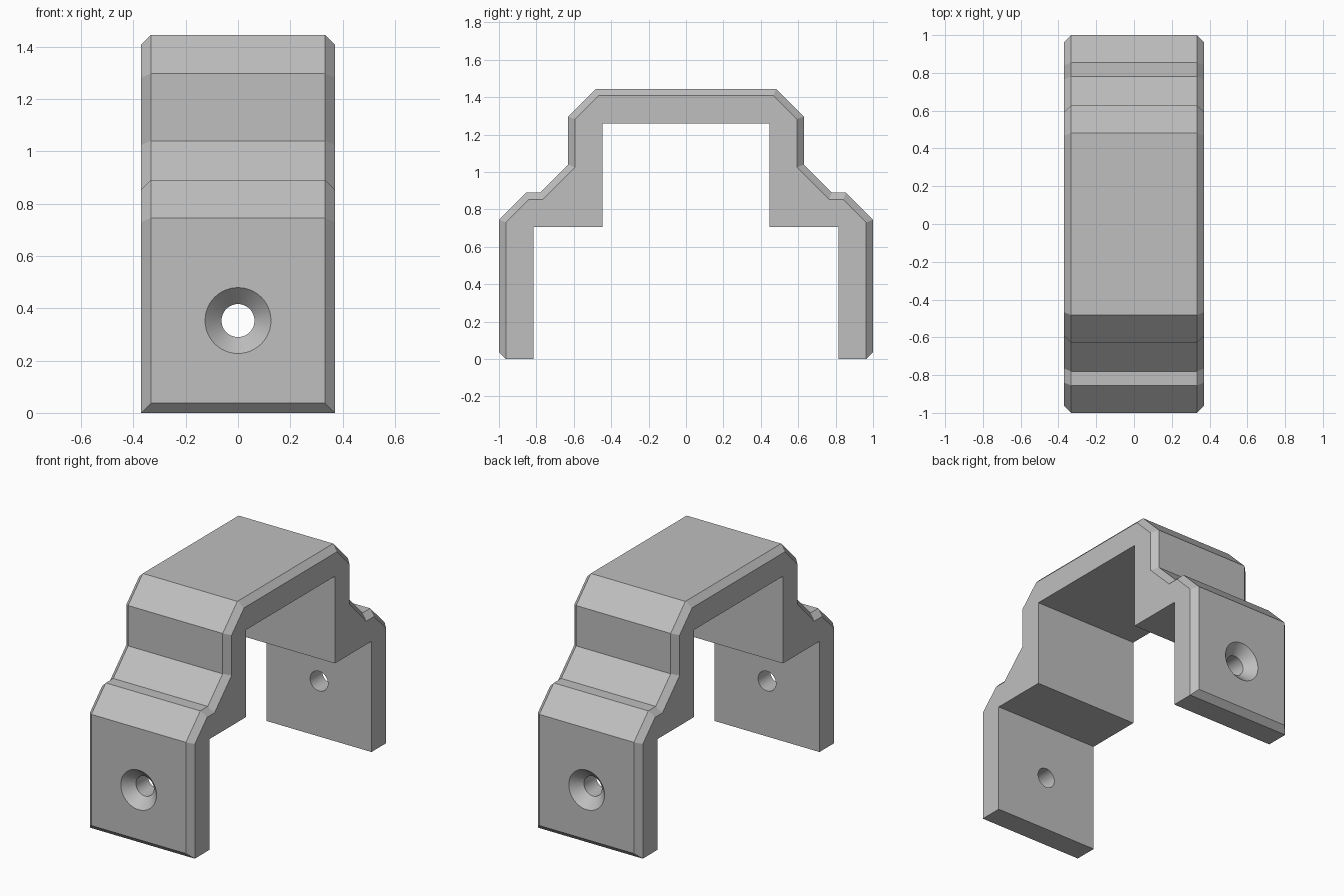
import bpy, bmesh
from math import pi, cos, sin

cube = bpy.data.objects.get("Cube")
if cube:
    bpy.data.objects.remove(cube, do_unlink=True)

HALF_W, CH = 0.37, 0.037      # half width and edge chamfer

grey = bpy.data.materials.new("plain grey")
grey.use_nodes = True
colour = (0.52, 0.52, 0.52, 1)
grey.diffuse_color = colour
grey.node_tree.nodes["Principled BSDF"].inputs["Base Color"].default_value = colour


def mirrored(half):
    """Complete a half profile (y < 0) across y = 0."""
    return half + [(-y, z) for y, z in reversed(half)]


def make_object(name, bm):
    bmesh.ops.recalc_face_normals(bm, faces=bm.faces)
    mesh = bpy.data.meshes.new(name)
    bm.to_mesh(mesh)
    bm.free()
    mesh.materials.append(grey)
    obj = bpy.data.objects.new(name, mesh)
    bpy.context.collection.objects.link(obj)
    return obj


# Stepped profiles: outer skin, its chamfered rim, and the inside
outer = mirrored([(-1, CH), (-1, 0.745), (-0.855, 0.89), (-0.78, 0.89),
                  (-0.63, 1.04), (-0.63, 1.297), (-0.482, 1.445)])
rim = mirrored([(-0.963, 0), (-0.963, 0.73), (-0.84, 0.853), (-0.765, 0.853),
                (-0.593, 1.025), (-0.593, 1.282), (-0.467, 1.408)])
inner = mirrored([(-0.815, 0), (-0.815, 0.705), (-0.447, 0.705), (-0.447, 1.26)])

# Bracket: five strips running along the profile, then capped
bm = bmesh.new()


def row(points, x):
    return [bm.verts.new((x, y, z)) for y, z in points]


def strip(a, b):
    for i in range(len(a) - 1):
        bm.faces.new((a[i], a[i + 1], b[i + 1], b[i]))


skin, edge, inside = [[row(p, s * w) for s in (-1, 1)] for p, w in
                      ((outer, HALF_W - CH), (rim, HALF_W), (inner, HALF_W))]
strip(*skin)
strip(*inside)
for s in (0, 1):
    strip(skin[s], edge[s])                         # side chamfers
    bm.faces.new(edge[s] + inside[s][::-1])         # flat sides
    end = -s                                        # front foot, back foot
    for a, b in ((skin, edge), (edge, inside)):     # foot chamfer and sole
        bm.faces.new((a[0][end], a[1][end], b[1][end], b[0][end]))
bracket = make_object("bracket", bm)


# Countersunk screw holes: a lathed cutter through each foot
def screw_cutter(name, side, z=0.353, sides=48):
    bm = bmesh.new()
    rings = []
    for y, r in ((1.03, 0.156), (0.937, 0.063), (0.75, 0.063)):
        rings.append([bm.verts.new((r * cos(2 * pi * i / sides), side * y,
                                    z + r * sin(2 * pi * i / sides)))
                      for i in range(sides)])
    for a, b in zip(rings, rings[1:]):
        strip_loop = zip(a, a[1:] + a[:1], b[1:] + b[:1], b)
        for quad in strip_loop:
            bm.faces.new(quad)
    bm.faces.new(rings[0])
    bm.faces.new(rings[-1])
    return make_object(name, bm)


bpy.context.view_layer.objects.active = bracket
for name, side in (("front_hole", -1), ("back_hole", 1)):
    cutter = screw_cutter(name, side)
    cut = bracket.modifiers.new(name, 'BOOLEAN')
    cut.operation, cut.solver, cut.object = 'DIFFERENCE', 'EXACT', cutter
    bpy.ops.object.modifier_apply(modifier=cut.name)
    bpy.data.objects.remove(cutter, do_unlink=True)

# Smooth hole walls, crisp bracket edges
bpy.ops.object.select_all(action='DESELECT')
bracket.select_set(True)
bpy.ops.object.shade_smooth_by_angle(angle=pi / 6)
